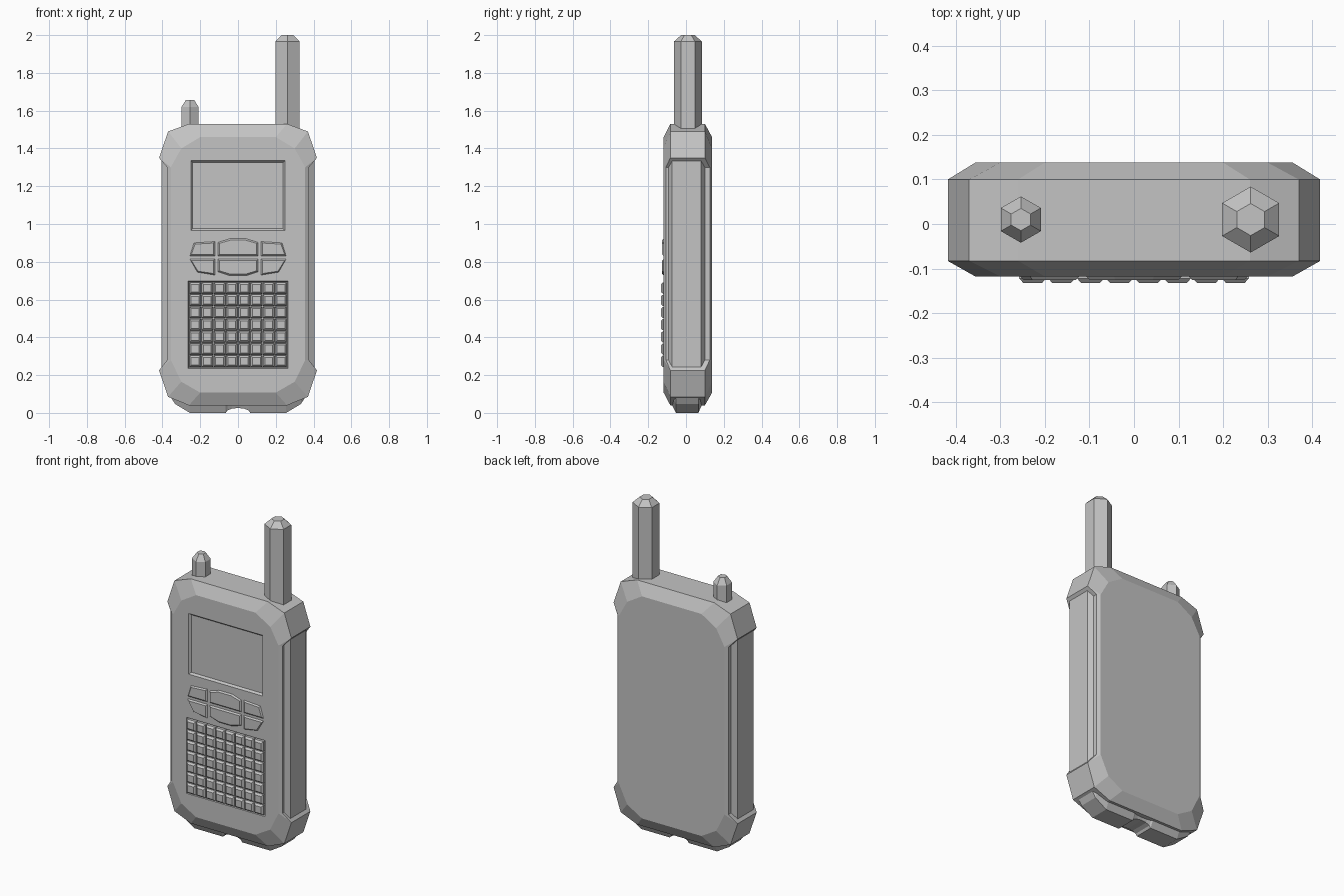
import bpy
import bmesh
import math

cube = bpy.data.objects.get("Cube")
if cube:
    bpy.data.objects.remove(cube, do_unlink=True)

grey = bpy.data.materials.new("plain grey")
grey.use_nodes = True
grey.diffuse_color = (0.55, 0.55, 0.55, 1)
grey.node_tree.nodes["Principled BSDF"].inputs["Base Color"].default_value = (0.55, 0.55, 0.55, 1)


def finish(name, bm):
    bmesh.ops.remove_doubles(bm, verts=bm.verts, dist=0.0001)
    bmesh.ops.recalc_face_normals(bm, faces=bm.faces)
    mesh = bpy.data.meshes.new(name)
    bm.to_mesh(mesh)
    bm.free()
    mesh.materials.append(grey)
    obj = bpy.data.objects.new(name, mesh)
    bpy.context.collection.objects.link(obj)
    return obj


def loft(name, loops):
    """Skin a stack of equal-length closed loops and cap both ends."""
    bm = bmesh.new()
    rings = [[bm.verts.new(p) for p in loop] for loop in loops]
    n = len(rings[0])
    for a, b in zip(rings, rings[1:]):
        for i in range(n):
            j = (i + 1) % n
            bm.faces.new((a[i], a[j], b[j], b[i]))
    bm.faces.new(rings[0])
    bm.faces.new(rings[-1])
    return finish(name, bm)


def shrink(pts, d):
    """Pull an outline in by d on each side of its bounding box."""
    xs, zs = zip(*pts)
    cx, cz = (min(xs) + max(xs)) / 2, (min(zs) + max(zs)) / 2
    kx = 1 - 2 * d / (max(xs) - min(xs))
    kz = 1 - 2 * d / (max(zs) - min(zs))
    return [(cx + (x - cx) * kx, cz + (z - cz) * kz) for x, z in pts]


def plate(name, pts, layers):
    """Outline in x and z, stacked through (y, inset) layers."""
    return loft(name, [[(x, y, z) for x, z in shrink(pts, d)] for y, d in layers])


def rect(x0, x1, z0, z1):
    return [(x0, z0), (x1, z0), (x1, z1), (x0, z1)]


def both_sides(half):
    return half + [(-p[0], *p[1:]) for p in reversed(half)]


def cut(target, cutter):
    mod = target.modifiers.new("recess", 'BOOLEAN')
    mod.operation = 'DIFFERENCE'
    mod.solver = 'EXACT'
    mod.object = cutter
    bpy.context.view_layer.objects.active = target
    bpy.ops.object.modifier_apply(modifier=mod.name)
    bpy.data.objects.remove(cutter, do_unlink=True)


# Body: chamfered shell with corner bumpers and recessed sides (x, z, in_side_recess)
FRONT, BACK = -0.118, 0.138
rim = both_sides([(0.26, 1.53, 0), (0.37, 1.49, 0), (0.418, 1.35, 0), (0.375, 1.30, 1),
                  (0.375, 0.28, 1), (0.418, 0.225, 0), (0.37, 0.085, 0), (0.26, 0.04, 0)])
face = both_sides([(0.2, 1.46), (0.3, 1.40), (0.356, 1.30), (0.356, 1.30),
                   (0.356, 0.28), (0.356, 0.28), (0.3, 0.165), (0.2, 0.107)])
body = loft("body", [
    [(x, FRONT, z) for x, z in face],
    [(x, -0.106 if side else -0.083, z) for x, z, side in rim],
    [(x, 0.126 if side else 0.10, z) for x, z, side in rim],
    [(x, BACK, z) for x, z in face],
])

# Screen and keypad recesses
screen = rect(-0.25, 0.248, 0.965, 1.335)
cut(body, plate("screen_cutter", screen, [(-0.2, 0), (FRONT, 0), (-0.106, 0.01)]))
pad = rect(-0.266, 0.266, 0.235, 0.698)
cut(body, plate("keypad_cutter", pad, [(-0.2, 0), (FRONT, 0), (-0.104, 0.006)]))

# Side grips, chamfered along their long edges
for side, label in ((1, "left"), (-1, "right")):
    section = [(0.34, -0.093), (0.375, -0.093), (0.404, -0.073),
               (0.404, 0.08), (0.375, 0.10), (0.34, 0.10)]
    loft(label + "_grip", [[(side * x, y, z) for x, y in section] for z in (0.235, 1.34)])

# Foot under the body with a small arched notch in the middle
stations = [(-0.36, 0.088), (-0.333, 0.047), (-0.255, 0), (-0.065, 0)]
stations += [(-0.065 * math.cos(a), 0.026 * math.sin(a))
             for a in (math.pi * i / 6 for i in range(1, 6))]
stations += [(-x, z) for x, z in reversed(stations[:4])]
loft("foot", [[(x, -0.053, z), (x, -0.076, z + 0.045), (x, -0.076, 0.16),
               (x, 0.086, 0.16), (x, 0.086, z + 0.045), (x, 0.065, z)]
              for x, z in stations])

# Keypad of bevelled square keys
COLS, ROWS = 8, 7
px, pz = 0.52 / COLS, 0.452 / ROWS
for row in range(ROWS):
    for col in range(COLS):
        x = -0.26 + px * col
        z = 0.241 + pz * row
        key = rect(x + 0.002, x + px - 0.002, z + 0.002, z + pz - 0.002)
        plate("key", key, [(-0.10, 0), (-0.122, 0), (-0.133, 0.01)])

# Six function buttons: two middle ones and four outer ones
wing_up = [(0.123, 0.83), (0.255, 0.83), (0.233, 0.9), (0.123, 0.907)]
wing_low = [(0.123, 0.815), (0.255, 0.815), (0.215, 0.745), (0.123, 0.73)]
mid_up = both_sides([(0.107, 0.83), (0.107, 0.902), (0.045, 0.922)])
mid_low = both_sides([(0.107, 0.815), (0.107, 0.748), (0.045, 0.727)])
buttons = {"upper_middle_button": mid_up, "lower_middle_button": mid_low}
for side, label in ((1, "left"), (-1, "right")):
    for level, wing in (("upper", wing_up), ("lower", wing_low)):
        buttons[f"{level}_{label}_button"] = [(side * x, z) for x, z in wing]
for name, pts in buttons.items():
    plate(name, pts, [(-0.11, 0), (FRONT, 0), (-0.126, 0.008)])


# Six-sided antenna and knob on top
def hex_post(name, x, r, r_top, shoulder, top):
    angles = [math.radians(30 + 60 * i) for i in range(6)]
    loft(name, [[(x + q * math.cos(a), 0.01 + q * math.sin(a), z) for a in angles]
                for z, q in ((1.48, r), (shoulder, r), (top, r_top))])


hex_post("antenna", 0.262, 0.074, 0.036, 1.966, 2.0)
hex_post("knob", -0.254, 0.052, 0.025, 1.62, 1.657)
